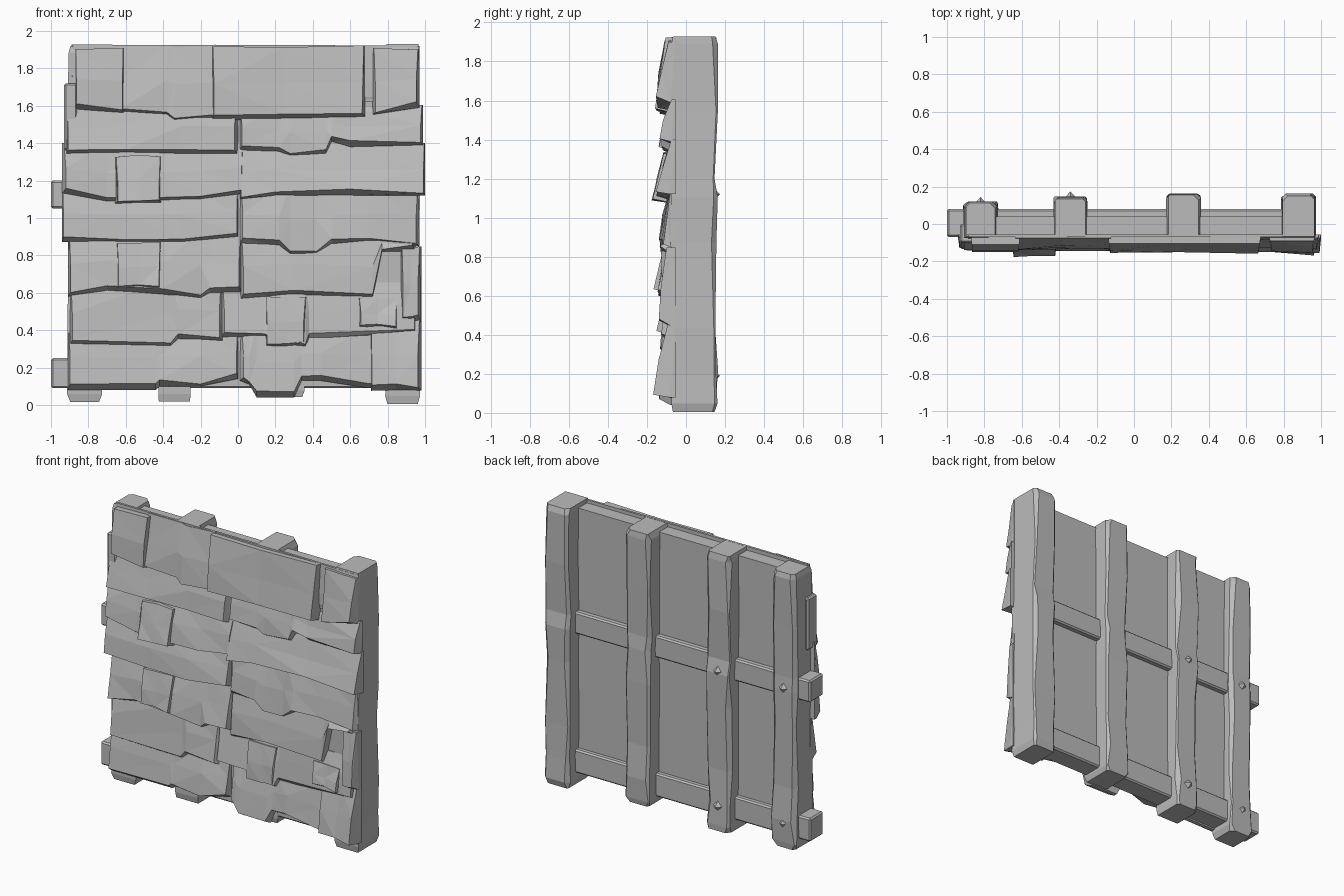
import bpy
import bmesh
import random
from mathutils import Vector

random.seed(4)
cube = bpy.data.objects.get("Cube")
if cube:
    bpy.data.objects.remove(cube, do_unlink=True)

# One weathered grey for the whole wall
grey = bpy.data.materials.new("weathered grey")
grey.use_nodes = True
grey.diffuse_color = (0.5, 0.5, 0.5, 1)
grey.node_tree.nodes["Principled BSDF"].inputs["Base Color"].default_value = grey.diffuse_color


def wobble(amount):
    return random.uniform(-amount, amount)


def finish(name, bm):
    bmesh.ops.recalc_face_normals(bm, faces=bm.faces)
    mesh = bpy.data.meshes.new(name)
    bm.to_mesh(mesh)
    bm.free()
    mesh.materials.append(grey)
    obj = bpy.data.objects.new(name, mesh)
    bpy.context.collection.objects.link(obj)
    return obj


def loft(name, rings):
    """Skin a list of equal rings into a closed solid with triangulated chips."""
    bm = bmesh.new()
    loops = [[bm.verts.new(p) for p in ring] for ring in rings]
    for a, b in zip(loops, loops[1:]):
        for i in range(len(a)):
            j = (i + 1) % len(a)
            bm.faces.new((a[i], a[j], b[j], b[i]))
    bm.faces.new(loops[0])
    bm.faces.new(loops[-1])
    bmesh.ops.triangulate(bm, faces=bm.faces[:])
    return finish(name, bm)


def box(name, low, high, bevel=0.0):
    bm = bmesh.new()
    bmesh.ops.create_cube(bm, size=1)
    low, high = Vector(low), Vector(high)
    for v in bm.verts:
        v.co = Vector([l + (c + 0.5) * (h - l) for l, h, c in zip(low, high, v.co)])
    if bevel:
        bmesh.ops.bevel(bm, geom=bm.edges[:], offset=bevel, segments=1, affect="EDGES")
    return finish(name, bm)


def course(name, top, lower_edge, proud=0.135, tuck=0.075):
    """A wedge-shaped run of shingles with a chipped, undercut lower lip."""
    rings = []
    last = len(lower_edge) - 1
    for i, (x, z) in enumerate(lower_edge):
        low = proud + wobble(0.012)
        head = top + wobble(0.008)
        bulge = (low + tuck) / 2 + 0.006 + wobble(0.008)
        lip = random.uniform(0.01, 0.035)
        # The end faces slope inwards towards the front
        slope = random.uniform(0.004, 0.02)
        inset = slope if i == 0 else -slope if i == last else 0
        rings.append([(x, -0.055, z), (x, -0.08, z), (x + inset, -low, z + lip),
                      (x + inset, -bulge, (z + head) / 2),
                      (x + inset / 2, -tuck, head), (x, -0.055, head)])
    return loft(name, rings)


def shingle(name, left, right, top, bottom, proud=0.15, tuck=0.1):
    """A single loose shingle standing forward of its course."""
    mid = (left + right) / 2
    edge = [(left, bottom + wobble(0.01)), (mid, bottom), (right, bottom + wobble(0.01))]
    return course(name, top, edge, proud, tuck)


def post(name, x, low, high, back):
    """A rough upright with unevenly chipped back corners."""
    half, front = 0.09, -0.075
    rings = []
    for t in (0, 0.02, 0.1, 0.22, 0.45, 0.57, 0.62, 0.8, 0.98, 1):
        end = 0.008 if t in (0, 1) else 0
        dent = 0.012 if t in (0.22, 0.62) else 0
        cut_l, cut_r = (random.uniform(0.005, 0.03) for _ in range(2))
        w, b = half - end + wobble(0.005), back - end - dent + wobble(0.006)
        z = low + t * (high - low) + (wobble(0.006) if end else 0)
        rings.append([(x - w, front + end, z), (x + w, front + end, z),
                      (x + w, b - cut_l, z), (x + w - cut_l, b, z),
                      (x - w + cut_r, b, z), (x - w, b - cut_r, z)])
    return loft(name, rings)


# Backing panel
box("backing_panel", (-0.88, -0.07, 0.1), (0.95, 0.04, 1.9))

# Uprights
post("left_post", 0.88, 0.01, 1.93, 0.158)
post("inner_left_post", 0.265, 0.04, 1.92, 0.158)
post("inner_right_post", -0.34, 0.02, 1.92, 0.145)
post("right_post", -0.82, 0.02, 1.92, 0.115)

# Horizontal rails poking out on the right
box("middle_rail", (-1, -0.07, 1.05), (0.86, 0.08, 1.2), 0.01)
box("bottom_rail", (-1, -0.07, 0.09), (0.86, 0.075, 0.25), 0.01)

# Nail heads on the back of the right-hand uprights
for x, y in ((-0.34, 0.14), (-0.82, 0.11)):
    for z in (0.19, 1.12):
        bm = bmesh.new()
        bmesh.ops.create_cone(bm, segments=4, radius1=0.034, radius2=0, depth=0.036, cap_ends=True)
        for v in bm.verts:
            v.co = Vector((x + v.co.x, y + 0.016 + v.co.z, z + v.co.y))
        finish("nail_head", bm)

# Top course, in stepped pieces
course("top_course_middle", 1.92, [(-0.64, 1.57), (-0.38, 1.55), (-0.34, 1.52), (-0.12, 1.52)], 0.125, 0.075)
course("top_course_left", 1.92, [(-0.14, 1.52), (0.25, 1.53), (0.68, 1.54)], 0.15, 0.105)
course("top_course_right_end", 1.91, [(-0.87, 1.58), (-0.61, 1.56)], 0.15, 0.11)
course("top_course_left_end", 1.9, [(0.72, 1.55), (0.97, 1.59)], 0.145, 0.09)
course("top_course_filler", 1.92, [(-0.89, 1.62), (0.3, 1.62), (0.97, 1.62)], 0.09, 0.07)

# Running courses below
course("second_course_right", 1.64, [(-0.92, 1.34), (-0.6, 1.35), (-0.3, 1.34), (0, 1.34)])
course("second_course_left", 1.6, [(0.01, 1.36), (0.22, 1.35), (0.28, 1.33), (0.47, 1.34),
                                   (0.5, 1.41), (0.6, 1.38), (0.99, 1.39)], 0.128)
course("third_course_right", 1.4, [(-0.94, 1.13), (-0.7, 1.08), (-0.4, 1.09), (-0.2, 1.1), (0.03, 1.13)])
course("third_course_left", 1.4, [(0.01, 1.1), (0.2, 1.12), (0.6, 1.12), (1, 1.12)], 0.145)
course("fourth_course_right", 1.17, [(-0.94, 0.87), (-0.6, 0.87), (-0.3, 0.87), (0, 0.9)])
course("fourth_course_left", 1.17, [(0.01, 0.86), (0.22, 0.85), (0.28, 0.8), (0.42, 0.81),
                                    (0.5, 0.86), (0.7, 0.88), (0.97, 0.85)], 0.128)
course("fifth_course_right", 0.93, [(-0.91, 0.58), (-0.7, 0.61), (-0.4, 0.59), (-0.2, 0.57),
                                    (-0.15, 0.6), (0.02, 0.6)])
course("fifth_course_left", 0.92, [(0.01, 0.56), (0.3, 0.59), (0.72, 0.57), (0.77, 0.82), (0.95, 0.82)], 0.125)
course("sixth_course_right", 0.67, [(-0.9, 0.32), (-0.36, 0.31), (-0.32, 0.35), (-0.08, 0.34)], 0.125)
course("sixth_course_left", 0.66, [(-0.09, 0.36), (0.14, 0.37), (0.24, 0.32), (0.36, 0.31),
                                   (0.38, 0.35), (0.95, 0.39)], 0.12)
course("bottom_course_right", 0.42, [(-0.91, 0.08), (-0.44, 0.08), (-0.42, 0.1), (-0.2, 0.1), (0, 0.14)])
course("bottom_course_left", 0.42, [(0.01, 0.13), (0.06, 0.11), (0.1, 0.04), (0.3, 0.04), (0.34, 0.13),
                                    (0.44, 0.13), (0.7, 0.09), (0.74, 0.09)], 0.128)

# Loose shingles standing proud
shingle("third_course_loose", -0.66, -0.41, 1.33, 1.08, 0.165, 0.115)
shingle("fifth_course_loose", -0.65, -0.41, 0.87, 0.61, 0.155, 0.11)
shingle("sixth_course_loose", 0.15, 0.37, 0.58, 0.31, 0.14, 0.1)
shingle("left_edge_loose", 0.64, 0.85, 0.57, 0.4, 0.14, 0.105)
shingle("left_edge_tall", 0.87, 0.98, 0.85, 0.44, 0.14, 0.1)
shingle("bottom_corner", 0.71, 0.98, 0.46, 0.08, 0.16, 0.09)
box("right_edge_strip", (-0.93, -0.1, 1.36), (-0.86, 0.0, 1.72), 0.01)
